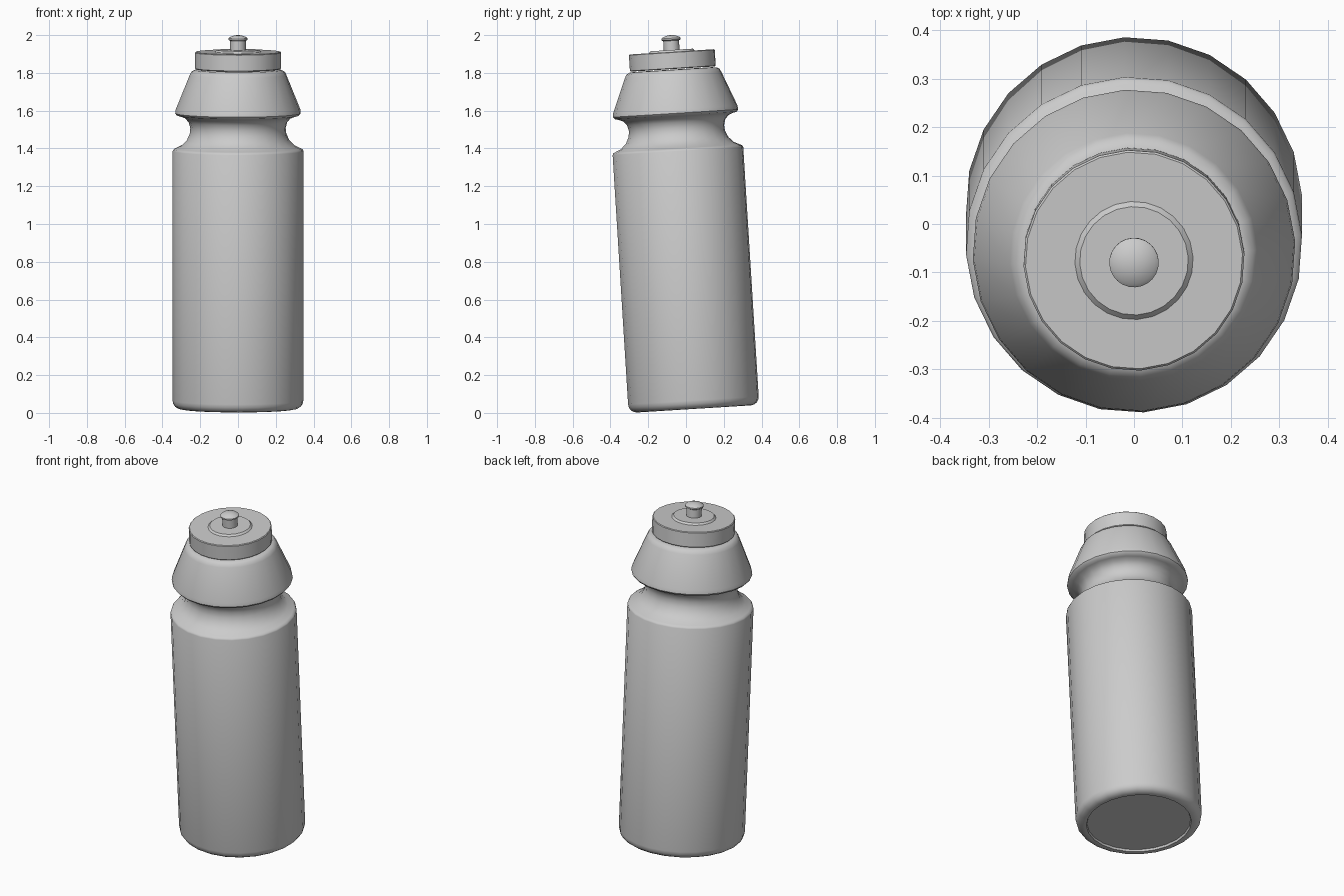
import bpy, bmesh, math
from mathutils import Matrix, Vector

cube = bpy.data.objects.get("Cube")
if cube:
    bpy.data.objects.remove(cube, do_unlink=True)

SIDES = 24
TILT = math.radians(3.55)
PLACE = Matrix.Translation((0, 0.042, 0.021)) @ Matrix.Rotation(TILT, 4, 'X')

grey = bpy.data.materials.new("light grey plastic")
grey.use_nodes = True
colour = (0.6, 0.6, 0.6, 1)
grey.diffuse_color = colour
grey.node_tree.nodes["Principled BSDF"].inputs["Base Color"].default_value = colour


def arc(radius, height, size, start, end, steps=4):
    """Points of a rounded corner as (radius, height)."""
    angles = [math.radians(start + (end - start) * i / steps) for i in range(steps + 1)]
    return [(radius + size * math.cos(a), height + size * math.sin(a)) for a in angles]


def lathe(name, profile):
    """Turn a profile of (radius, height) points about the bottle axis."""
    bm = bmesh.new()
    turn = Matrix.Rotation(math.radians(3.3), 3, 'Z')
    verts = [bm.verts.new(turn @ Vector((r, 0, h))) for r, h in profile]
    edges = [bm.edges.new(pair) for pair in zip(verts, verts[1:])]
    bmesh.ops.spin(bm, geom=verts + edges, cent=(0, 0, 0), axis=(0, 0, 1),
                   angle=math.tau, steps=SIDES, use_duplicate=False)
    bmesh.ops.remove_doubles(bm, verts=bm.verts, dist=0.0005)
    bmesh.ops.recalc_face_normals(bm, faces=bm.faces)
    mesh = bpy.data.meshes.new(name)
    bm.to_mesh(mesh)
    bm.free()
    mesh.materials.append(grey)
    obj = bpy.data.objects.new(name, mesh)
    bpy.context.collection.objects.link(obj)
    obj.matrix_world = PLACE
    bpy.ops.object.select_all(action='DESELECT')
    obj.select_set(True)
    bpy.context.view_layer.objects.active = obj
    bpy.ops.object.shade_smooth_by_angle(angle=math.radians(40))
    return obj


# Bottle: recessed base, straight wall, grip groove and tapered shoulder
base = [(0, 0.012), (0.285, 0.012), (0.289, 0)] + arc(0.302, 0.045, 0.045, -90, 0)
groove = [(0.347, 1.368), (0.343, 1.376), (0.332, 1.382), (0.3, 1.397),
          (0.272, 1.425), (0.256, 1.46), (0.253, 1.49), (0.261, 1.52),
          (0.28, 1.542), (0.305, 1.552)]
shoulder = [(0.324, 1.557), (0.333, 1.568), (0.33, 1.59), (0.256, 1.772),
            (0.247, 1.789), (0.23, 1.798), (0.2, 1.8), (0, 1.8)]
lathe("bottle_body", base + groove + shoulder)

# Screw cap with a low raised disc in the middle
lathe("screw_cap", [(0, 1.803), (0.224, 1.803), (0.228, 1.807), (0.228, 1.89),
                    (0.224, 1.894), (0.122, 1.894), (0.112, 1.904), (0, 1.904)])

# Drinking nozzle: stem and domed tip
lathe("nozzle", [(0, 1.9), (0.042, 1.9), (0.042, 1.953), (0.051, 1.958),
                 (0.051, 1.966), (0.043, 1.973), (0.02, 1.981), (0, 1.983)])
